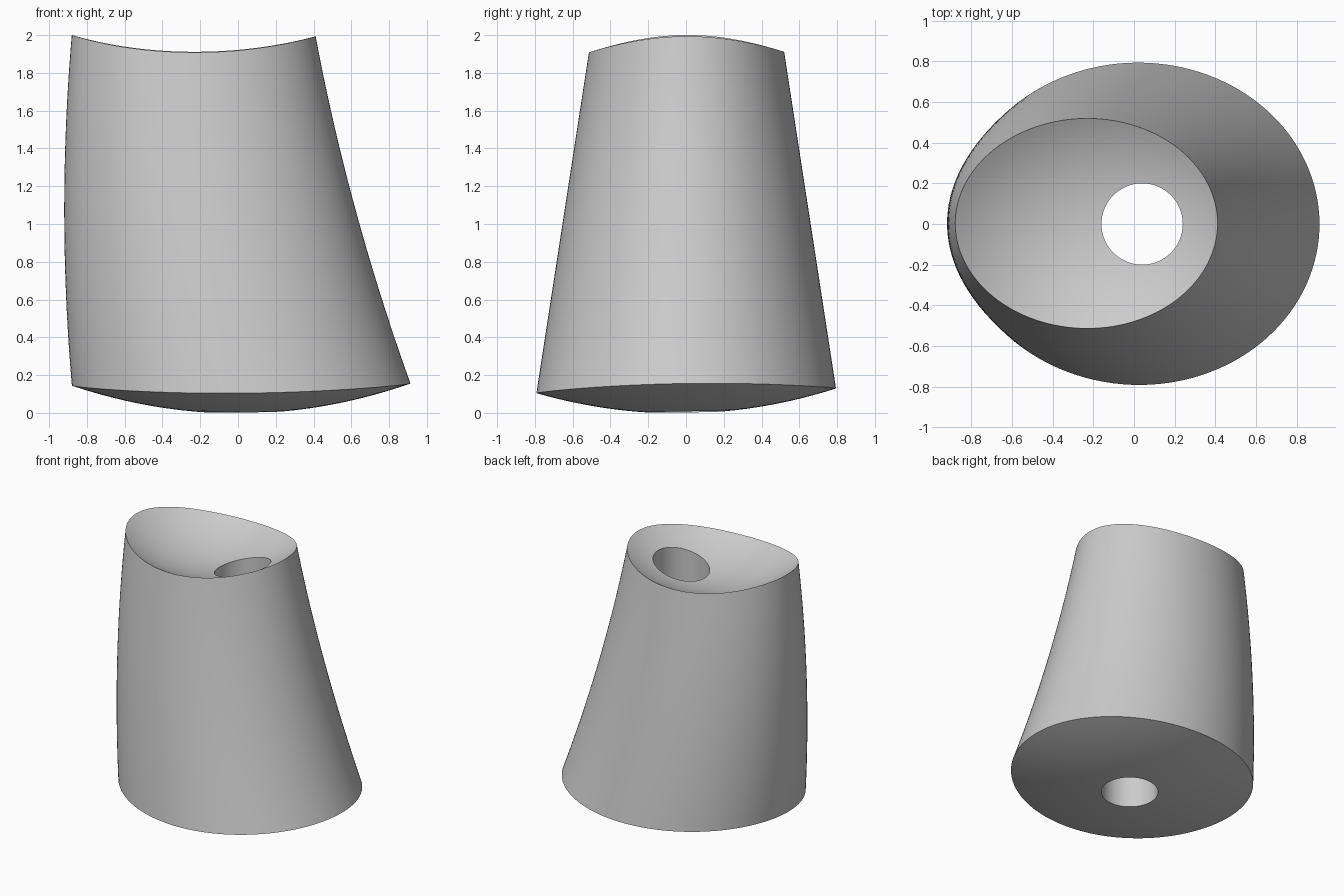
import bpy, bmesh
from math import sin, cos, tau, sqrt, radians

cube = bpy.data.objects.get("Cube")
if cube:
    bpy.data.objects.remove(cube, do_unlink=True)

SEGMENTS = 128
LOW, HIGH = 0.15, 2.0              # heights of the lower and upper rims


def bowl(x, y):
    """Hollow spherical top."""
    return 2.815 - sqrt(1.086 - (x + 0.23) ** 2 - y ** 2)


def belly(x, y):
    """Gently domed underside."""
    return 0.19 * (x ** 2 + (y + 0.04) ** 2) - 0.003


def wall(t, z):
    """Leaning, tapering oval wall with a slightly bowed axis."""
    s = (z - LOW) / (HIGH - LOW)
    cx = 0.0175 - 0.2525 * s - 0.16 * s * (1 - s)
    return (cx + (0.8975 - 0.2525 * s) * cos(t),
            0.003 + (0.788 - 0.285 * s) * sin(t))


def hole(t):
    return 0.04 + 0.2 * cos(t), 0.2 * sin(t)


def rim_height(t, surface, z):
    for _ in range(12):
        z = surface(*wall(t, z))
    return z


def mix(a, b, f):
    return a + (b - a) * f


def section(t):
    """Closed outline at one angle: underside, wall, bowl."""
    z0, z1 = rim_height(t, belly, LOW), rim_height(t, bowl, HIGH)
    hx, hy = hole(t)
    points = []
    bx, by = wall(t, z0)
    for i in range(10):
        x, y = mix(hx, bx, i / 10), mix(hy, by, i / 10)
        points.append((x, y, belly(x, y)))
    for i in range(24):
        z = mix(z0, z1, i / 24)
        points.append((*wall(t, z), z))
    tx, ty = wall(t, z1)
    for i in range(17):
        x, y = mix(tx, hx, i / 16), mix(ty, hy, i / 16)
        points.append((x, y, bowl(x, y)))
    return points


# Body: sections joined around the bore, which closes each outline
bm = bmesh.new()
loops = [[bm.verts.new(p) for p in section(tau * k / SEGMENTS)]
         for k in range(SEGMENTS)]
for k, a in enumerate(loops):
    b = loops[(k + 1) % SEGMENTS]
    for i in range(len(a)):
        j = (i + 1) % len(a)
        bm.faces.new((a[i], b[i], b[j], a[j]))
bmesh.ops.recalc_face_normals(bm, faces=bm.faces)

mesh = bpy.data.meshes.new("bored_body")
bm.to_mesh(mesh)
bm.free()
body = bpy.data.objects.new("bored_body", mesh)
bpy.context.collection.objects.link(body)

# Plain grey material
grey = bpy.data.materials.new("light_grey")
grey.use_nodes = True
colour = (0.6, 0.6, 0.6, 1)
grey.diffuse_color = colour
grey.node_tree.nodes["Principled BSDF"].inputs["Base Color"].default_value = colour
mesh.materials.append(grey)

# Smooth surfaces with crisp rims
bpy.ops.object.select_all(action='DESELECT')
body.select_set(True)
bpy.context.view_layer.objects.active = body
bpy.ops.object.shade_smooth_by_angle(angle=radians(30))
